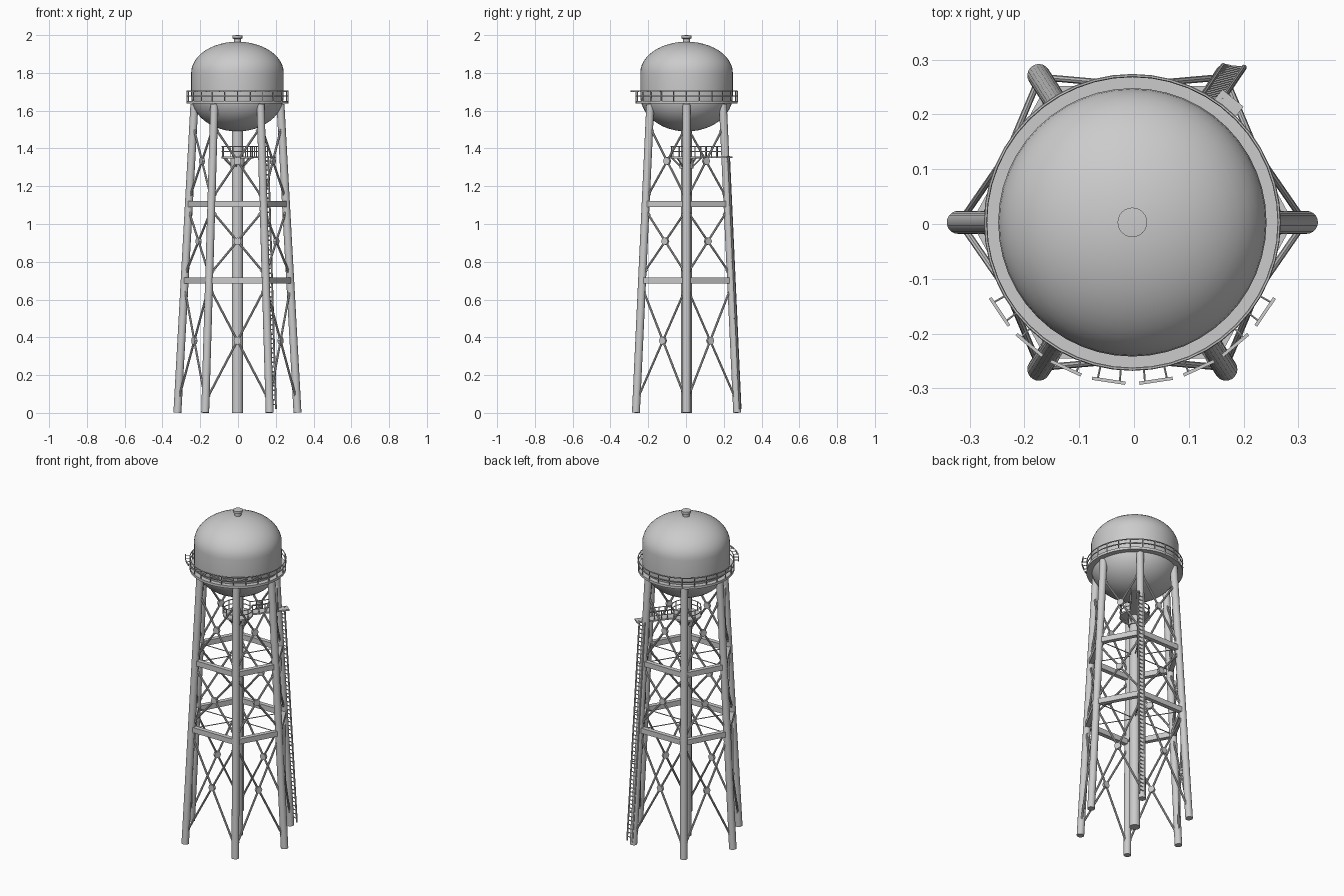
import bpy, bmesh
from math import sin, cos, pi, radians
from mathutils import Vector, Matrix

if "Cube" in bpy.data.objects:
    bpy.data.objects.remove(bpy.data.objects["Cube"])

C = Vector((-0.003, 0.003, 0))  # tower axis


def polar(r, deg, z):
    a = radians(deg)
    return C + Vector((r * cos(a), r * sin(a), z))


def rod(bm, p, q, r, n=8):
    d = q - p
    m = Matrix.Translation((p + q) / 2) @ d.to_track_quat('Z', 'Y').to_matrix().to_4x4()
    bmesh.ops.create_cone(bm, cap_ends=True, segments=n, radius1=r, radius2=r, depth=d.length, matrix=m)


def bar(bm, p, q, w, h):
    """Box from p to q, w wide sideways and h tall."""
    x = (q - p).normalized()
    y = Vector((0, 0, 1)).cross(x).normalized()
    z = x.cross(y)
    rot = Matrix((x, y, z)).transposed().to_4x4()
    m = Matrix.Translation((p + q) / 2) @ rot @ Matrix.Diagonal(((q - p).length, w, h, 1))
    bmesh.ops.create_cube(bm, size=1, matrix=m)


def lathe(bm, prof, n=48, closed=False):
    rings = []
    for r, z in prof:
        if r < 1e-5:
            rings.append([bm.verts.new(polar(0, 0, z))] * n)
        else:
            rings.append([bm.verts.new(polar(r, 360 * i / n, z)) for i in range(n)])
    pairs = list(zip(rings, rings[1:]))
    if closed:
        pairs.append((rings[-1], rings[0]))
    for a, b in pairs:
        for i in range(n):
            j = (i + 1) % n
            vs = list(dict.fromkeys([a[i], a[j], b[j], b[i]]))
            bm.faces.new(vs)


def ring_rail(bm, r, z, t, n=48):
    lathe(bm, [(r + t * cos(k * pi / 3), z + t * sin(k * pi / 3)) for k in range(6)], n, True)


def finish(bm, name, smooth=True):
    bmesh.ops.recalc_face_normals(bm, faces=bm.faces)
    me = bpy.data.meshes.new(name)
    bm.to_mesh(me)
    bm.free()
    ob = bpy.data.objects.new(name, me)
    bpy.context.collection.objects.link(ob)
    if smooth:
        bpy.ops.object.select_all(action='DESELECT')
        ob.select_set(True)
        bpy.context.view_layer.objects.active = ob
        bpy.ops.object.shade_smooth_by_angle(angle=radians(35))
    return ob


# Tank: domed top, straight wall, rounded bowl
bm = bmesh.new()
prof = [(0.245 * sin(k * pi / 24), 1.68 - 0.19 * cos(k * pi / 24)) for k in range(13)]
prof += [(0.245 * cos(k * pi / 24), 1.80 + 0.165 * sin(k * pi / 24)) for k in range(13)]
lathe(bm, prof)
finish(bm, "tank")

# Vent on top
bm = bmesh.new()
lathe(bm, [(0, 1.955), (0.019, 1.955), (0.019, 1.98), (0.027, 1.984), (0.027, 1.998), (0, 2.0)], 24)
finish(bm, "roof_vent")

# Central riser pipe with collar
bm = bmesh.new()
lathe(bm, [(0, 0), (0.03, 0), (0.03, 1.51), (0, 1.51)], 24)
finish(bm, "riser_pipe")

# Six leaning legs
ANGLES = [0, 57.5, 122.5, 180, 237.5, 302.5]


def leg_pt(i, z, extra=0):
    return polar(0.318 - 0.09 * z / 1.63 + extra, ANGLES[i % 6], z)


bm = bmesh.new()
for i in range(6):
    rod(bm, leg_pt(i, 0.001), leg_pt(i, 1.635), 0.021, 20)
finish(bm, "legs")

# Horizontal hexagon beams and thin spokes to the riser
beams, spokes = bmesh.new(), bmesh.new()
for z in (0.70, 1.105):
    for i in range(6):
        bar(beams, leg_pt(i, z), leg_pt(i + 1, z), 0.026, 0.032)
        rod(spokes, polar(0.02, ANGLES[i], z), leg_pt(i, z), 0.003, 6)
finish(beams, "ring_beams", False)
finish(spokes, "spoke_rods")

# Cross braces with centre plates
braces, plates = bmesh.new(), bmesh.new()
for z0, z1 in ((0.06, 0.67), (0.73, 1.075), (1.13, 1.52)):
    for i in range(6):
        a, b = leg_pt(i, z0), leg_pt(i + 1, z0)
        c, d = leg_pt(i, z1), leg_pt(i + 1, z1)
        rod(braces, a, d, 0.006)
        rod(braces, b, c, 0.006)
        t = (b - a).length / ((b - a).length + (d - c).length)
        mid = a.lerp(d, t)
        out = (mid - C)
        out.z = 0
        out.normalize()
        rod(plates, mid - out * 0.008, mid + out * 0.008, 0.02, 8)
        # gussets where the rods meet the legs
        for p, q in ((a, d), (d, a), (b, c), (c, b)):
            u = (q - p).normalized()
            bar(plates, p + u * 0.015, p + u * 0.04, 0.008, 0.018)
finish(braces, "cross_braces")
finish(plates, "brace_plates", False)

# Balcony deck around the tank
bm = bmesh.new()
lathe(bm, [(0.235, 1.637), (0.270, 1.637), (0.270, 1.652), (0.235, 1.652)], 48, True)
finish(bm, "balcony_deck")

# Balcony railing
bm = bmesh.new()
for z in (1.678, 1.703):
    ring_rail(bm, 0.268, z, 0.003)
for i in range(24):
    rod(bm, polar(0.268, 15 * i, 1.645), polar(0.268, 15 * i, 1.703), 0.003, 6)
finish(bm, "balcony_railing")

# Front light bars held out from the railing
bm = bmesh.new()
for s in (-1, 1):
    for off in (8.5, 24.5, 40, 56):
        a = -90 + s * off
        bar(bm, polar(0.294, a - 6, 1.704), polar(0.294, a + 6, 1.704), 0.006, 0.008)
        for e in (-4, 4):
            rod(bm, polar(0.266, a + e, 1.703), polar(0.293, a + e, 1.703), 0.002, 6)
finish(bm, "light_bars", False)

# Service platform round the riser and walkway to the ladder
W = 51
side = Vector((-sin(radians(W)), cos(radians(W)), 0))
bm = bmesh.new()
lathe(bm, [(0.028, 1.348), (0.085, 1.348), (0.085, 1.358), (0.028, 1.358)], 16, True)
bar(bm, polar(0.075, W, 1.353), polar(0.292, W, 1.353), 0.05, 0.009)
for i in range(6):
    rod(bm, polar(0.028, 60 * i + 21, 1.30), polar(0.078, 60 * i + 21, 1.349), 0.004, 6)
lathe(bm, [(0.028, 1.295), (0.037, 1.295), (0.037, 1.348), (0.028, 1.348)], 16, True)
finish(bm, "service_platform")

# Service railing: open arc plus two straight runs
bm = bmesh.new()
arc = [W + 18 + 324 * k / 14 for k in range(15)]
for z in (1.383, 1.41):
    for a, b in zip(arc, arc[1:]):
        rod(bm, polar(0.083, a, z), polar(0.083, b, z), 0.0028, 6)
    for s in (-1, 1):
        rod(bm, polar(0.08, W, z) + side * 0.024 * s, polar(0.225, W, z) + side * 0.024 * s, 0.0028, 6)
for a in arc[::2]:
    rod(bm, polar(0.083, a, 1.35), polar(0.083, a, 1.41), 0.0028, 6)
for s in (-1, 1):
    for r in (0.115, 0.15, 0.19, 0.225):
        p = polar(r, W, 1.35) + side * 0.024 * s
        rod(bm, p, p + Vector((0, 0, 0.06)), 0.0028, 6)
finish(bm, "service_railing")

# Access ladder leaning with the rear right leg
bm = bmesh.new()
lo = [Vector((0.163, 0.289, 0.02)), Vector((0.201, 0.286, 0.02))]
hi = [Vector((0.122, 0.228, 1.36)), Vector((0.160, 0.225, 1.36))]
for p, q in zip(lo, hi):
    rod(bm, p, q, 0.005, 8)
for k in range(1, 54):
    t = k / 54
    rod(bm, lo[0].lerp(hi[0], t), lo[1].lerp(hi[1], t), 0.0035, 6)
for z in (0.2, 0.5, 0.8, 1.1, 1.33):
    t = (z - 0.02) / 1.34
    for k in (0, 1):
        rod(bm, leg_pt(1, z), lo[k].lerp(hi[k], t), 0.003, 6)
finish(bm, "access_ladder")
